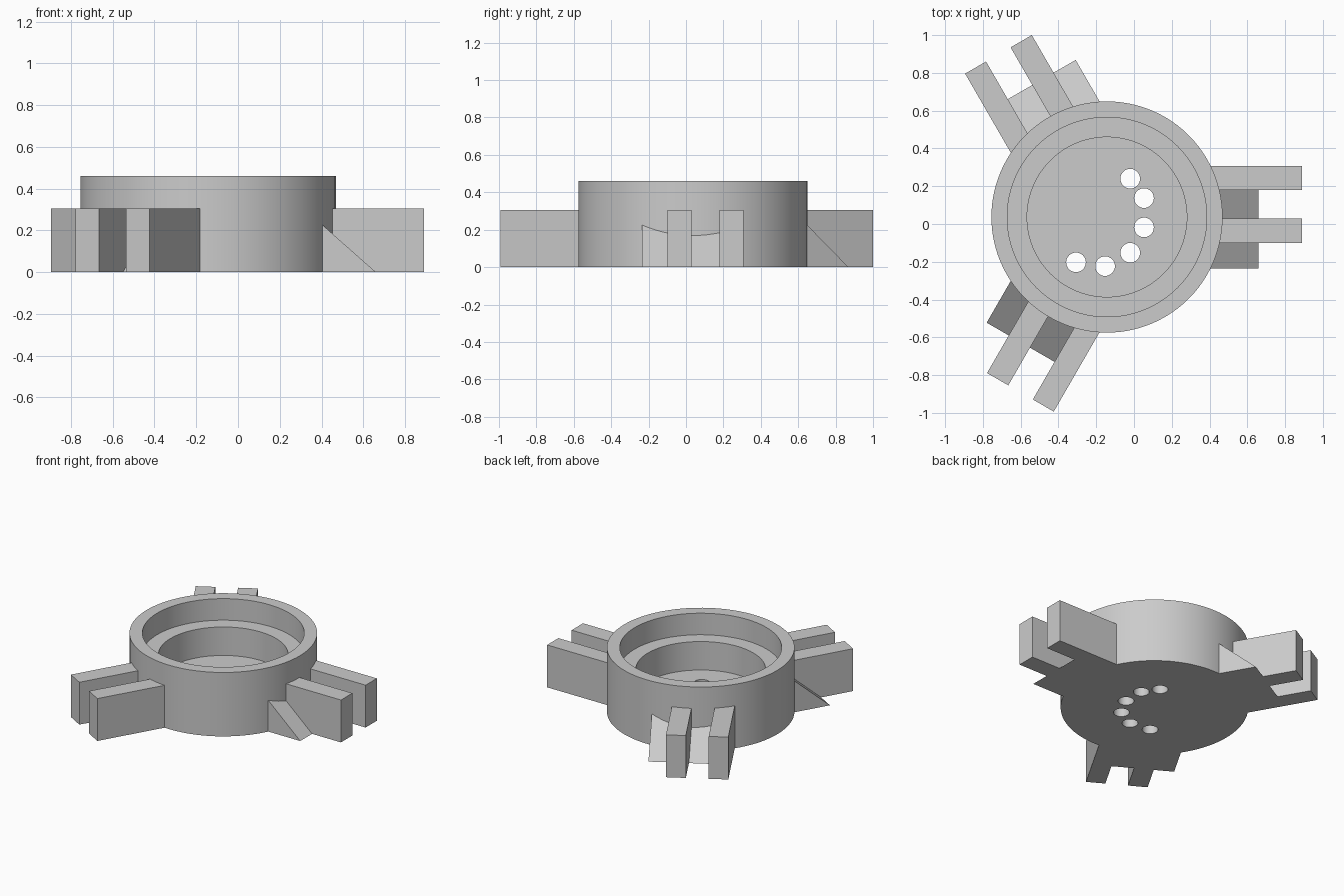
import bpy, bmesh, math
from mathutils import Matrix, Vector

old = bpy.data.objects.get("Cube")
if old:
    bpy.data.objects.remove(old, do_unlink=True)

CENTER = Vector((-0.143, 0.037, 0))
RADIUS, HEIGHT = 0.612, 0.46
BORE, LEDGE_BORE = 0.528, 0.423
LEDGE_Z, FLOOR_Z = 0.305, 0.1

grey = bpy.data.materials.new("light grey")
grey.use_nodes = True
colour = (0.6, 0.6, 0.6, 1)
grey.diffuse_color = colour
grey.node_tree.nodes["Principled BSDF"].inputs["Base Color"].default_value = colour


def make_object(name, bm):
    bmesh.ops.recalc_face_normals(bm, faces=bm.faces)
    mesh = bpy.data.meshes.new(name)
    bm.to_mesh(mesh)
    bm.free()
    mesh.materials.append(grey)
    obj = bpy.data.objects.new(name, mesh)
    bpy.context.collection.objects.link(obj)
    return obj


def lathe(name, profile, steps=96):
    """Spin a closed (radius, z) outline that starts and ends on the axis."""
    bm = bmesh.new()
    verts = [bm.verts.new((r, 0, z)) for r, z in profile]
    edges = [bm.edges.new(pair) for pair in zip(verts, verts[1:])]
    bmesh.ops.spin(bm, geom=verts + edges, axis=(0, 0, 1), cent=(0, 0, 0),
                   angle=math.tau, steps=steps)
    bmesh.ops.remove_doubles(bm, verts=bm.verts, dist=1e-4)
    bmesh.ops.dissolve_limit(bm, angle_limit=0.01, verts=bm.verts, edges=bm.edges)
    obj = make_object(name, bm)
    obj.location = CENTER
    return obj


def extrude_side(name, outline, y0, y1, angle):
    """Extrude an (x, z) outline from y0 to y1 and turn it about the hub."""
    bm = bmesh.new()
    face = bm.faces.new([bm.verts.new((x, y0, z)) for x, z in outline])
    new = bmesh.ops.extrude_face_region(bm, geom=[face])["geom"]
    moved = [v for v in new if isinstance(v, bmesh.types.BMVert)]
    bmesh.ops.translate(bm, verts=moved, vec=(0, y1 - y0, 0))
    bmesh.ops.transform(bm, verts=bm.verts,
                        matrix=Matrix.Translation(CENTER) @ Matrix.Rotation(angle, 4, "Z"))
    return make_object(name, bm)


# Round cup with an inner ledge and a floor
cup = lathe("round_cup", [(0, 0), (RADIUS, 0), (RADIUS, HEIGHT), (BORE, HEIGHT),
                          (BORE, LEDGE_Z), (LEDGE_BORE, LEDGE_Z),
                          (LEDGE_BORE, FLOOR_Z), (0, FLOOR_Z)])

# Arc of holes drilled through the floor
bm = bmesh.new()
for x, y in [(-0.02, 0.24), (0.053, 0.137), (0.053, -0.018),
             (-0.02, -0.152), (-0.153, -0.223), (-0.307, -0.203)]:
    bmesh.ops.create_cone(bm, cap_ends=True, segments=32, radius1=0.052, radius2=0.052,
                          depth=0.4, matrix=Matrix.Translation((x, y, 0.05)))
drill = make_object("hole_cutter", bm)
cut = cup.modifiers.new("holes", "BOOLEAN")
cut.object = drill
cut.operation = "DIFFERENCE"
cut.solver = "EXACT"
bpy.context.view_layer.objects.active = cup
bpy.ops.object.modifier_apply(modifier=cut.name)
bpy.data.objects.remove(drill, do_unlink=True)
bpy.ops.object.select_all(action="DESELECT")
cup.select_set(True)
bpy.ops.object.shade_smooth_by_angle(angle=math.radians(30))

# Three arms: a pair of upright slats with sloping gussets beside them
slat = [(0.54, 0), (1.033, 0), (1.033, 0.305), (0.54, 0.305)]
gusset = [(0.535, 0), (0.803, 0), (0.535, 0.237)]
for i, arm in enumerate(("left", "back", "front")):
    turn = i * math.tau / 3
    extrude_side(arm + "_inner_slat", slat, -0.137, -0.007, turn)
    extrude_side(arm + "_outer_slat", slat, 0.143, 0.271, turn)
    extrude_side(arm + "_side_gusset", gusset, -0.272, -0.137, turn)
    extrude_side(arm + "_middle_gusset", gusset, -0.007, 0.143, turn)
